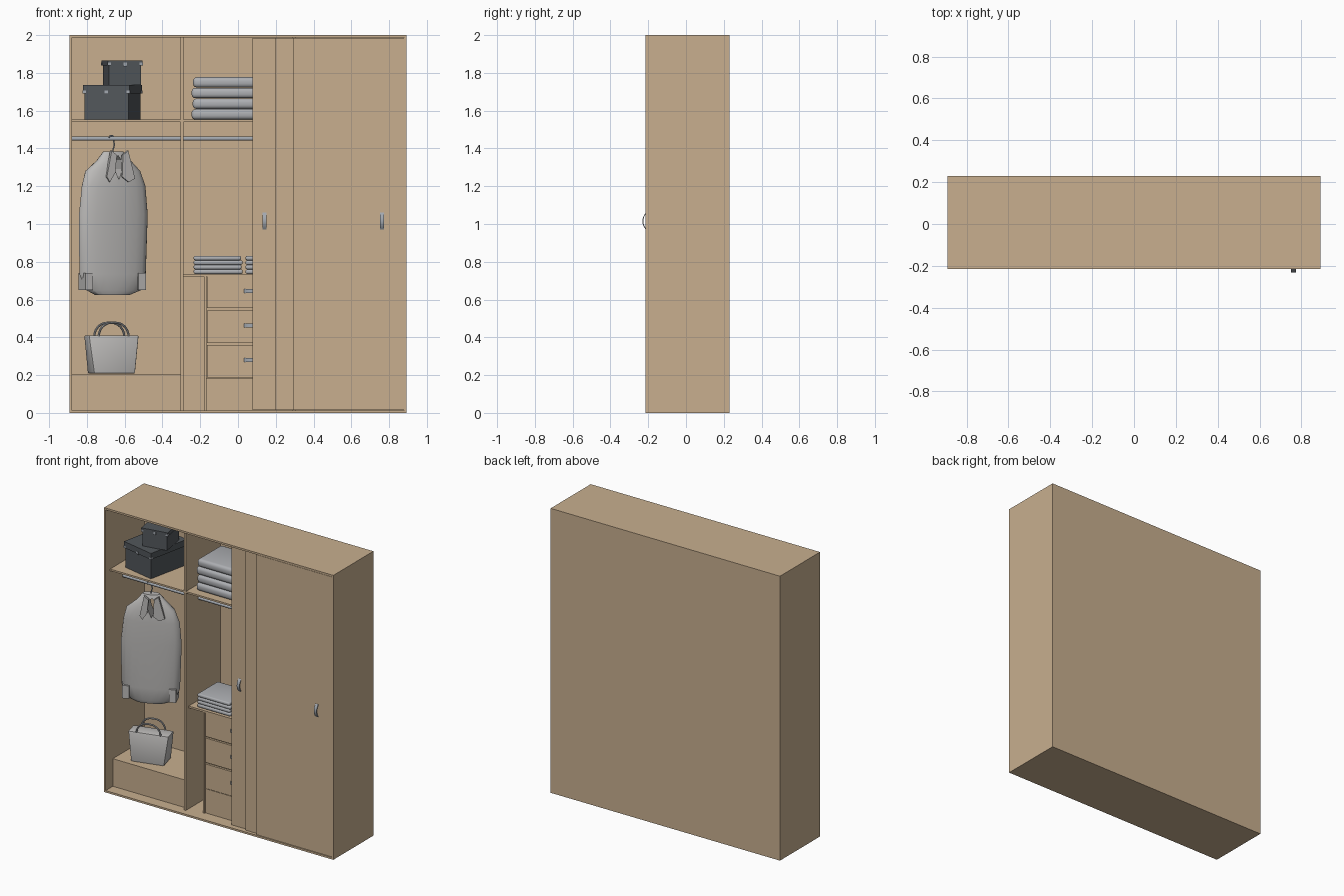
import bpy, bmesh, math
from mathutils import Matrix, Vector

if "Cube" in bpy.data.objects:
    bpy.data.objects.remove(bpy.data.objects["Cube"])


def material(name, rgb):
    m = bpy.data.materials.new(name)
    m.diffuse_color = (*rgb, 1)
    m.use_nodes = True
    m.node_tree.nodes["Principled BSDF"].inputs["Base Color"].default_value = m.diffuse_color
    return m


WOOD = material("light wood", (0.58, 0.43, 0.275))
CLOTH = material("pale grey cloth", (0.50, 0.49, 0.48))
LINEN = material("cool grey linen", (0.42, 0.43, 0.45))
DARK = material("charcoal board", (0.085, 0.095, 0.105))
METAL = material("brushed metal", (0.36, 0.39, 0.43))


def finish(name, bm, mat, smooth=False, matrix=None):
    if matrix:
        bm.transform(matrix)
    bmesh.ops.recalc_face_normals(bm, faces=bm.faces)
    me = bpy.data.meshes.new(name)
    bm.to_mesh(me)
    bm.free()
    ob = bpy.data.objects.new(name, me)
    bpy.context.collection.objects.link(ob)
    me.materials.append(mat)
    if smooth:
        bpy.ops.object.select_all(action='DESELECT')
        ob.select_set(True)
        bpy.context.view_layer.objects.active = ob
        bpy.ops.object.shade_smooth_by_angle(angle=math.radians(40))
    return ob


def box(name, x0, x1, y0, y1, z0, z1, mat=WOOD, bevel=0, matrix=None):
    bm = bmesh.new()
    bmesh.ops.create_cube(bm, size=1)
    bm.transform(Matrix.Translation(((x0 + x1) / 2, (y0 + y1) / 2, (z0 + z1) / 2))
                 @ Matrix.Diagonal((x1 - x0, y1 - y0, z1 - z0, 1)))
    if bevel:
        bmesh.ops.bevel(bm, geom=bm.edges[:], offset=bevel, segments=3, profile=0.5, affect='EDGES')
    return finish(name, bm, mat, bevel > 0, matrix)


def tube(name, pts, r, mat, matrix=None, sides=8):
    """Round tube along a path of points."""
    bm = bmesh.new()
    pts = [Vector(p) for p in pts]
    rings = []
    for i, p in enumerate(pts):
        t = (pts[min(i + 1, len(pts) - 1)] - pts[max(i - 1, 0)]).normalized()
        u = t.cross(Vector((0, 1, 0))).normalized()
        v = t.cross(u)
        rings.append([bm.verts.new(p + r * (u * math.cos(a) + v * math.sin(a)))
                      for a in [2 * math.pi * k / sides for k in range(sides)]])
    for a, b in zip(rings, rings[1:]):
        for k in range(sides):
            bm.faces.new((a[k], a[(k + 1) % sides], b[(k + 1) % sides], b[k]))
    bm.faces.new(rings[0])
    bm.faces.new(rings[-1])
    return finish(name, bm, mat, True, matrix)


def plate(name, outline, y0, y1, mat, matrix=None):
    """Outline in x,z pushed from y0 to y1."""
    bm = bmesh.new()
    f = bm.faces.new([bm.verts.new((x, y0, z)) for x, z in outline])
    ext = bmesh.ops.extrude_face_region(bm, geom=[f])
    bmesh.ops.translate(bm, vec=(0, y1 - y0, 0), verts=[v for v in ext['geom'] if isinstance(v, bmesh.types.BMVert)])
    return finish(name, bm, mat, False, matrix)


def place(x, y, z, deg):
    return Matrix.Translation((x, y, z)) @ Matrix.Rotation(math.radians(deg), 4, 'Z')


def bow_handle(name, x, y, z, length, upright=True):
    """Bowed strap handle standing off the face at y."""
    bm = bmesh.new()
    n, prev = 8, None
    for i in range(n + 1):
        s = 2 * i / n - 1
        d = 0.018 * (1 - s * s)
        row = []
        for w, e in ((-0.011, 0), (0.011, 0), (0.011, 0.005), (-0.011, 0.005)):
            a, b = w, s * length / 2
            row.append(bm.verts.new((x + (a if upright else b), y - d + e, z + (b if upright else a))))
        if prev:
            for k in range(4):
                bm.faces.new((prev[k], prev[(k + 1) % 4], row[(k + 1) % 4], row[k]))
        else:
            bm.faces.new(row)
        prev = row
    bm.faces.new(prev)
    finish(name, bm, METAL, True)


# Carcass
W, F, B, T = 0.892, -0.215, 0.23, 0.013
for s, n in ((-1, "left"), (1, "right")):
    box(n + "_side", min(s * W, s * (W - T)), max(s * W, s * (W - T)), F, B, 0, 2)
    box(n + "_divider", s * 0.297 - 0.008, s * 0.297 + 0.008, -0.167, B - 0.01, T, 2 - T)
box("floor_panel", -W + T, W - T, F, B, 0, T)
box("top_panel", -W + T, W - T, F, B, 2 - T, 2)
box("back_panel", -W + T, W - T, B - T, B, T, 2 - T)

# Shelves and hanging rails in each bay
for i, (a, b) in enumerate(((-0.879, -0.305), (-0.289, 0.289), (0.305, 0.879))):
    box(f"upper_shelf_{i}", a, b, -0.165, B - T, 1.54, 1.552)
    tube(f"rail_{i}", [(a, -0.02, 1.452), (b, -0.02, 1.452)], 0.011, METAL, sides=12)
for s in (-1, 1):
    box("raised_base", min(s * 0.879, s * 0.305), max(s * 0.879, s * 0.305), -0.135, B - T, T, 0.207)

# Drawer unit in the middle bay
box("unit_top", -0.289, 0.289, -0.135, B - T, 0.722, 0.735)
box("unit_post", -0.179, -0.167, -0.135, B - T, T, 0.722)
box("unit_body", -0.167, 0.289, -0.115, B - T, T, 0.722)
box("unit_plinth", -0.167, 0.289, -0.125, -0.115, T, 0.183)
for i in range(3):
    z = 0.188 + i * 0.183
    box(f"drawer_front_{i}", -0.163, 0.285, -0.13, -0.115, z, z + 0.172)
    bow_handle(f"drawer_handle_{i}", 0.073, -0.13, z + 0.092, 0.08, False)

# Three sliding doors pushed to the right on separate tracks
for n, x, y in (("front", 0.293, -0.212), ("middle", 0.195, -0.197), ("back", 0.078, -0.182)):
    box(n + "_door", x, x + 0.586, y, y + 0.013, 0.016, 1.984)
bow_handle("front_door_handle", 0.762, -0.213, 1.015, 0.09)
bow_handle("back_door_handle", 0.141, -0.182, 1.015, 0.09)

# Folded linen
for i in range(4):
    z = 1.553 + i * 0.0565
    dx = (0, 0.006, 0, 0.008)[i]
    box(f"folded_blanket_{i}", -0.246 + dx, 0.24 - dx, -0.12, 0.15, z, z + 0.055, LINEN, 0.02)
    for k, x in enumerate((-0.235, 0.04)):
        z2 = 0.736 + i * 0.024
        box(f"folded_towel_{k}_{i}", x, x + 0.26 - dx, -0.12, 0.11, z2, z2 + 0.0235, LINEN, 0.009)


# Storage boxes with metal corners
def storage_box(name, w, d, h, lid, m):
    box(name + "_body", -w / 2, w / 2, -d / 2, d / 2, 0, h - lid, DARK, 0, m)
    a, b = w / 2 + 0.007, d / 2 + 0.007
    box(name + "_lid", -a, a, -b, b, h - lid, h, DARK, 0, m)
    c, e = 0.018, 0.002
    for sx in (-1, 1):
        for sy in (-1, 1):
            x, y = sx * (a - c / 2 + e), sy * (b - c / 2 + e)
            box(name + "_corner", x - c / 2, x + c / 2, y - c / 2, y + c / 2, h - lid, h - lid + 0.015, METAL, 0, m)
    box(name + "_clasp", -0.01, 0.01, -b - 0.003, -b, h - lid - 0.004, h - lid + 0.016, METAL, 0, m)


storage_box("large_box", 0.238, 0.30, 0.183, 0.044, place(-0.665, 0.032, 1.553, -12))
storage_box("small_box", 0.172, 0.18, 0.129, 0.026, place(-0.614, 0.02, 1.736, 10))

# Shirt lofted from rows of height, left, right, half depth
SH = place(-0.665, -0.022, 0, 23)
rows = ((0.625, -0.10, 0.10, 0.035), (0.65, -0.15, 0.165, 0.045), (0.735, -0.19, 0.192, 0.05),
        (1.05, -0.192, 0.203, 0.055), (1.2, -0.176, 0.19, 0.055), (1.28, -0.155, 0.16, 0.05),
        (1.335, -0.09, 0.105, 0.04), (1.385, -0.05, 0.06, 0.025))
bm = bmesh.new()
rings = []
for z, l, r, d in rows:
    ring = []
    for k in range(20):
        c, s = math.cos(k * math.pi / 10), math.sin(k * math.pi / 10)
        ring.append(bm.verts.new(((l + r) / 2 + (r - l) / 2 * c, d * math.copysign(abs(s) ** 0.8, s), z)))
    rings.append(ring)
for a, b in zip(rings, rings[1:]):
    for k in range(20):
        bm.faces.new((a[k], a[(k + 1) % 20], b[(k + 1) % 20], b[k]))
bm.faces.new(rings[0])
bm.faces.new(rings[-1])
shirt = finish("shirt", bm, CLOTH, True, SH)
# Neck opening cut through
neck = plate("neck_cutter", [(0.016, 1.235), (0.038, 1.29), (0.036, 1.34), (0.02, 1.362), (0, 1.355), (-0.01, 1.33), (-0.004, 1.28)],
             -0.1, 0.1, CLOTH, SH)
mod = shirt.modifiers.new("neck", 'BOOLEAN')
mod.operation, mod.object, mod.solver = 'DIFFERENCE', neck, 'EXACT'
bpy.ops.object.select_all(action='DESELECT')
bpy.context.view_layer.objects.active = shirt
shirt.select_set(True)
bpy.ops.object.modifier_apply(modifier="neck")
bpy.data.objects.remove(neck)
# Collar wings and cuffs
plate("collar_left", [(-0.03, 1.388), (0.0, 1.365), (-0.01, 1.27), (-0.04, 1.222), (-0.058, 1.25)], -0.062, -0.04, CLOTH, SH)
plate("collar_right", [(0.035, 1.365), (0.065, 1.388), (0.105, 1.24), (0.068, 1.222), (0.03, 1.25)], -0.062, -0.04, CLOTH, SH)
for n, x in (("left", -0.175), ("right", 0.13)):
    box(n + "_cuff", x, x + 0.045, -0.045, 0.045, 0.65, 0.74, CLOTH, 0, SH)
# Hanger hook over the rail
hook = [(0, 0, 1.36), (0.004, 0, 1.395), (0.012, 0, 1.42), (0.008, 0, 1.436)]
hook += [(-0.006 + 0.016 * math.cos(a), 0, 1.452 + 0.016 * math.sin(a)) for a in [i * math.pi / 6 - 0.4 for i in range(7)]]
tube("hanger_hook", hook, 0.004, METAL, SH)

# Handbag with two arched handles
BAG = place(-0.67, -0.01, 0.208, 15)
bm = bmesh.new()
bmesh.ops.create_cube(bm, size=1)
for v in bm.verts:
    up = v.co.z > 0
    v.co = (v.co.x * (0.275 if up else 0.225), v.co.y * (0.10 if up else 0.135), 0.203 if up else 0)
bmesh.ops.bevel(bm, geom=bm.edges[:], offset=0.008, segments=2, profile=0.5, affect='EDGES')
finish("handbag", bm, CLOTH, True, BAG)
for n, y in (("front", -0.045), ("rear", 0.045)):
    arc = [(0.083 * math.copysign(abs(math.cos(a)) ** 0.8, math.cos(a)), y, 0.19 + 0.08 * math.sin(a))
           for a in [i * math.pi / 12 for i in range(13)]]
    tube(n + "_bag_handle", arc, 0.006, LINEN, BAG)
